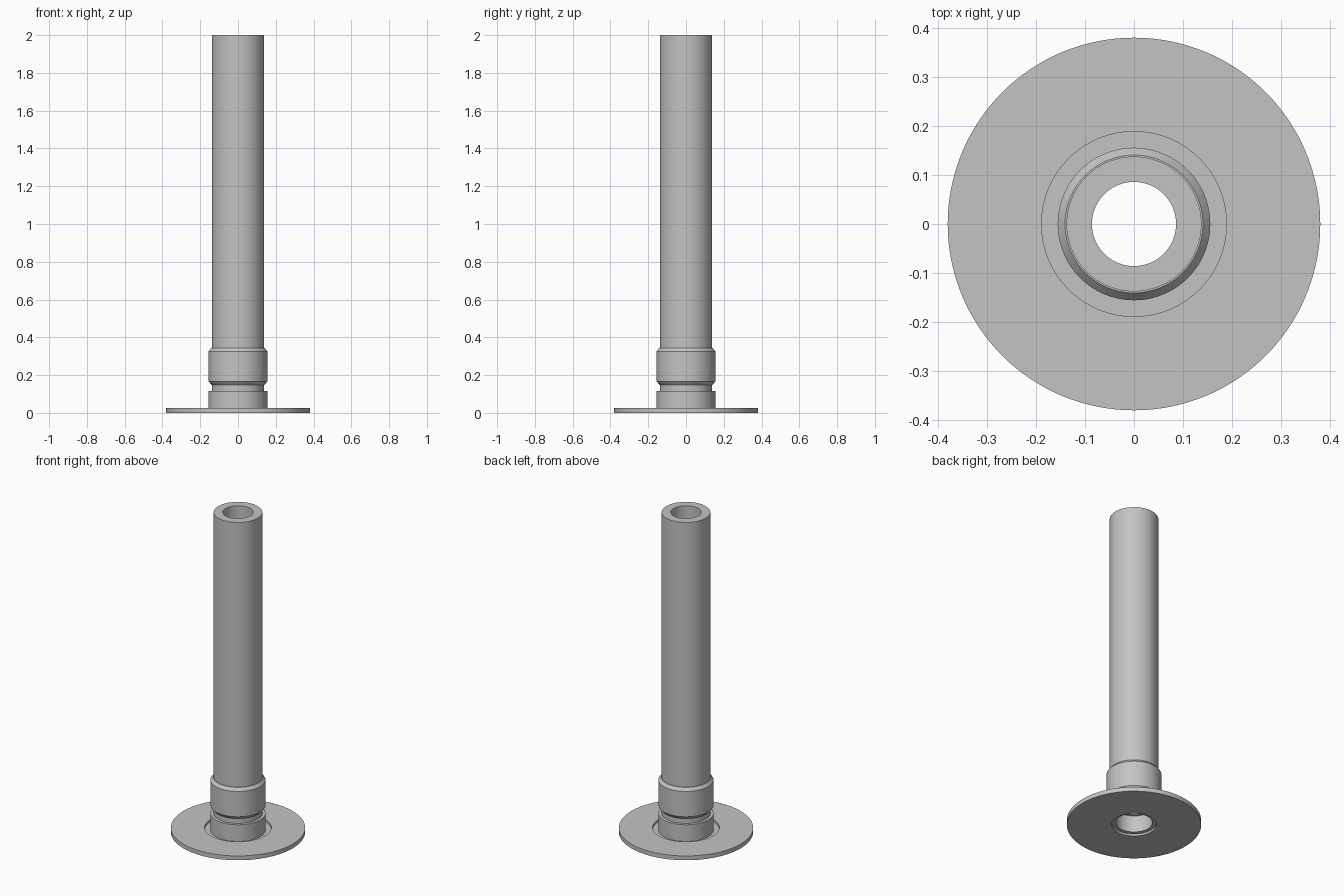
import bpy, bmesh, math

cube = bpy.data.objects.get("Cube")
if cube:
    bpy.data.objects.remove(cube, do_unlink=True)

SIDES = 128
grey = bpy.data.materials.new("plain grey")
grey.use_nodes = True
COLOUR = (0.55, 0.55, 0.55, 1)
grey.diffuse_color = COLOUR
grey.node_tree.nodes["Principled BSDF"].inputs["Base Color"].default_value = COLOUR


def lathe(name, profile):
    """Revolve a closed (radius, height) outline around the z axis."""
    bm = bmesh.new()
    rings = []
    for i in range(SIDES):
        a = 2 * math.pi * i / SIDES
        rings.append([bm.verts.new((r * math.cos(a), r * math.sin(a), z)) for r, z in profile])
    n = len(profile)
    for i in range(SIDES):
        here, after = rings[i], rings[(i + 1) % SIDES]
        for j in range(n):
            k = (j + 1) % n
            bm.faces.new((here[j], after[j], after[k], here[k]))
    bmesh.ops.recalc_face_normals(bm, faces=bm.faces)
    mesh = bpy.data.meshes.new(name)
    bm.to_mesh(mesh)
    bm.free()
    mesh.materials.append(grey)
    obj = bpy.data.objects.new(name, mesh)
    bpy.context.collection.objects.link(obj)
    bpy.ops.object.select_all(action='DESELECT')
    obj.select_set(True)
    bpy.context.view_layer.objects.active = obj
    bpy.ops.object.shade_smooth_by_angle(angle=math.radians(25))
    return obj


TUBE, BORE, COLLAR = 0.138, 0.086, 0.156
SEAT = 0.013  # height of the recessed ledge in the plate

# Round base plate with a recess on top and a through hole
lathe("base_plate", [(0.127, 0), (0.381, 0), (0.381, 0.027), (0.189, 0.027),
                     (0.189, SEAT), (0.127, SEAT)])

# Hub seated in the recess, with a wider bore
lathe("hub", [(0.104, SEAT), (COLLAR, SEAT), (COLLAR, 0.117), (0.104, 0.117)])

# Long hollow tube, its lower end showing as the neck
lathe("tube", [(BORE, 0.117), (TUBE, 0.117), (TUBE, 2), (BORE, 2)])

# Chamfered collar around the tube
lathe("collar", [(TUBE, 0.147), (COLLAR, 0.167), (COLLAR, 0.326), (TUBE + 0.003, 0.344),
                 (TUBE, 0.344)])
